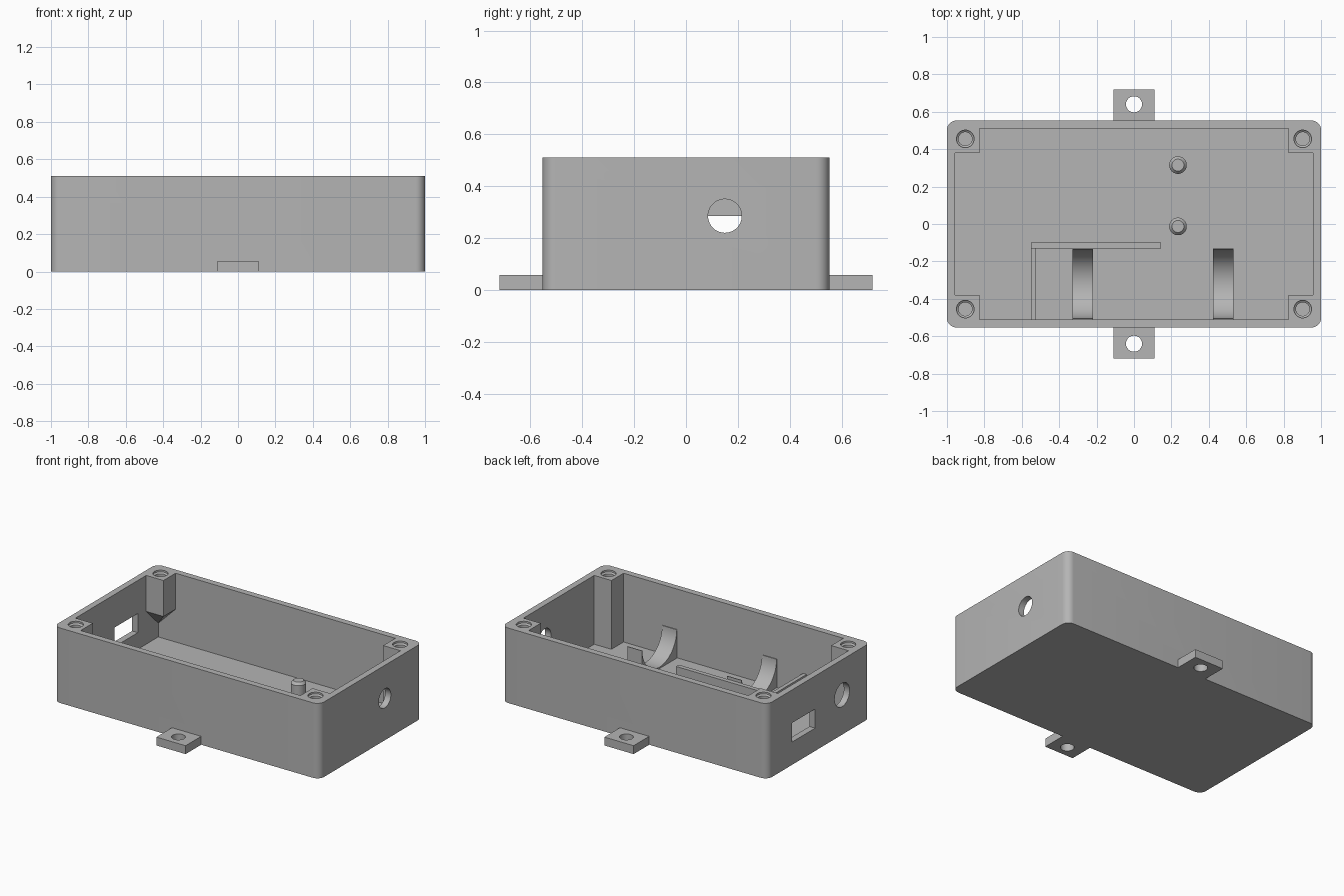
import bpy, bmesh, math

cube = bpy.data.objects.get("Cube")
if cube:
    bpy.data.objects.remove(cube)

grey = bpy.data.materials.new("plain grey plastic")
grey.use_nodes = True
COLOUR = (0.46, 0.46, 0.46, 1)
grey.diffuse_color = COLOUR
grey.node_tree.nodes["Principled BSDF"].inputs["Base Color"].default_value = COLOUR

# Main dimensions
HX, HY, TOP = 1.0, 0.553, 0.51
WALL, FLOOR = 0.043, 0.042
IX, IY = HX - WALL, HY - WALL


def rect(x0, x1, y0, y1):
    return [(x0, y0), (x1, y0), (x1, y1), (x0, y1)]


def circle(cx, cy, r, n=40):
    return [(cx + r * math.cos(math.tau * i / n), cy + r * math.sin(math.tau * i / n))
            for i in range(n)]


def rounded(hx, hy, r, n=8):
    pts = []
    for q, (sx, sy) in enumerate([(1, 1), (-1, 1), (-1, -1), (1, -1)]):
        for i in range(n + 1):
            a = math.pi / 2 * (q + i / n)
            pts.append((sx * (hx - r) + r * math.cos(a), sy * (hy - r) + r * math.sin(a)))
    return pts


def loft(name, rings, along_x=False):
    """Closed solid through (outline, level) rings, stacked along z or x."""
    bm = bmesh.new()
    loops = []
    for outline, level in rings:
        loops.append([bm.verts.new((level, a, b) if along_x else (a, b, level))
                      for a, b in outline])
    n = len(loops[0])
    for lo, hi in zip(loops, loops[1:]):
        for i in range(n):
            j = (i + 1) % n
            bm.faces.new((lo[i], lo[j], hi[j], hi[i]))
    bm.faces.new(loops[0][::-1])
    bm.faces.new(loops[-1])
    bmesh.ops.recalc_face_normals(bm, faces=bm.faces)
    mesh = bpy.data.meshes.new(name)
    bm.to_mesh(mesh)
    bm.free()
    mesh.materials.append(grey)
    obj = bpy.data.objects.new(name, mesh)
    bpy.context.collection.objects.link(obj)
    return obj


def prism(name, outline, lo, hi, along_x=False):
    return loft(name, [(outline, lo), (outline, hi)], along_x)


def combine(target, tool, operation):
    """Apply one boolean and discard the helper solid."""
    tool.hide_render = True
    mod = target.modifiers.new("bool", "BOOLEAN")
    mod.operation, mod.solver, mod.object = operation, "EXACT", tool
    bpy.context.view_layer.update()
    result = bpy.data.meshes.new_from_object(
        target.evaluated_get(bpy.context.evaluated_depsgraph_get()))
    target.modifiers.clear()
    target.data = result
    bpy.data.objects.remove(tool)


def smooth(obj):
    bpy.ops.object.select_all(action="DESELECT")
    obj.select_set(True)
    bpy.context.view_layer.objects.active = obj
    bpy.ops.object.shade_smooth_by_angle(angle=math.radians(30))


# Open enclosure with rounded corners
case = prism("enclosure", rounded(HX, HY, 0.05), 0, TOP)
combine(case, prism("cavity", rect(-IX, IX, -IY, IY), FLOOR, TOP + 0.1), "DIFFERENCE")

# Corner screw posts; the back one at -x is short and tapers into its corner
BITE, POST = 0.015, 0.13
for sx in (-1, 1):
    for sy in (-1, 1):
        def square(size):
            xs = sorted((sx * (IX + BITE), sx * (IX - size)))
            ys = sorted((sy * (IY + BITE), sy * (IY - size)))
            return rect(*xs, *ys)
        if (sx, sy) == (-1, 1):
            rings = [(square(0), 0.135), (square(POST), 0.265), (square(POST), TOP)]
        else:
            rings = [(square(POST), FLOOR - 0.02), (square(POST), TOP)]
        combine(case, loft("post", rings), "UNION")

# Mounting lugs front and back
for sy in (-1, 1):
    ys = sorted((sy * (HY - 0.02), sy * 0.72))
    combine(case, prism("lug", rect(-0.11, 0.11, *ys), 0, 0.057), "UNION")
    combine(case, prism("lug_hole", circle(0, sy * 0.64, 0.043), -0.1, 0.2), "DIFFERENCE")

# Chamfered screw holes in the corner posts
for sx in (-1, 1):
    for sy in (-1, 1):
        def ring(r):
            return circle(sx * 0.902, sy * 0.455, r)
        hole = loft("screw_hole", [(ring(0.036), 0.3), (ring(0.036), TOP - 0.02),
                                   (ring(0.047), TOP - 0.012), (ring(0.047), TOP + 0.05)])
        combine(case, hole, "DIFFERENCE")

# Side wall openings
openings = [(circle(0.15, 0.285, 0.065), 1), (circle(-0.25, 0.27, 0.08), -1),
            (rect(0.04, 0.29, 0.155, 0.285), -1)]
for outline, side in openings:
    lo, hi = sorted((side * (IX - 0.03), side * (HX + 0.1)))
    combine(case, prism("opening", outline, lo, hi, True), "DIFFERENCE")
smooth(case)

# Board standoffs
for name, y in (("back_standoff", 0.315), ("front_standoff", -0.013)):
    rings = [(circle(0.235, y, r), z)
             for r, z in ((0.047, FLOOR - 0.01), (0.047, 0.125), (0.032, 0.142))]
    smooth(loft(name, rings))

# Compartment partitions
prism("long_partition", rect(-0.55, 0.145, -0.13, -0.1), FLOOR - 0.01, 0.215)
prism("short_partition", rect(-0.55, -0.523, -IY - 0.01, -0.13), FLOOR - 0.01, 0.19)

# Cylindrical cell cradles: blocks with a half-round trough
for name, x in (("left_cradle", 0.478), ("right_cradle", -0.273)):
    cradle = prism(name, rect(x - 0.055, x + 0.055, -IY - 0.01, -0.13), FLOOR - 0.01, 0.235)
    trough = prism("trough", circle(-0.32, 0.237, 0.185, 64), x - 0.2, x + 0.2, True)
    combine(cradle, trough, "DIFFERENCE")
    smooth(cradle)
